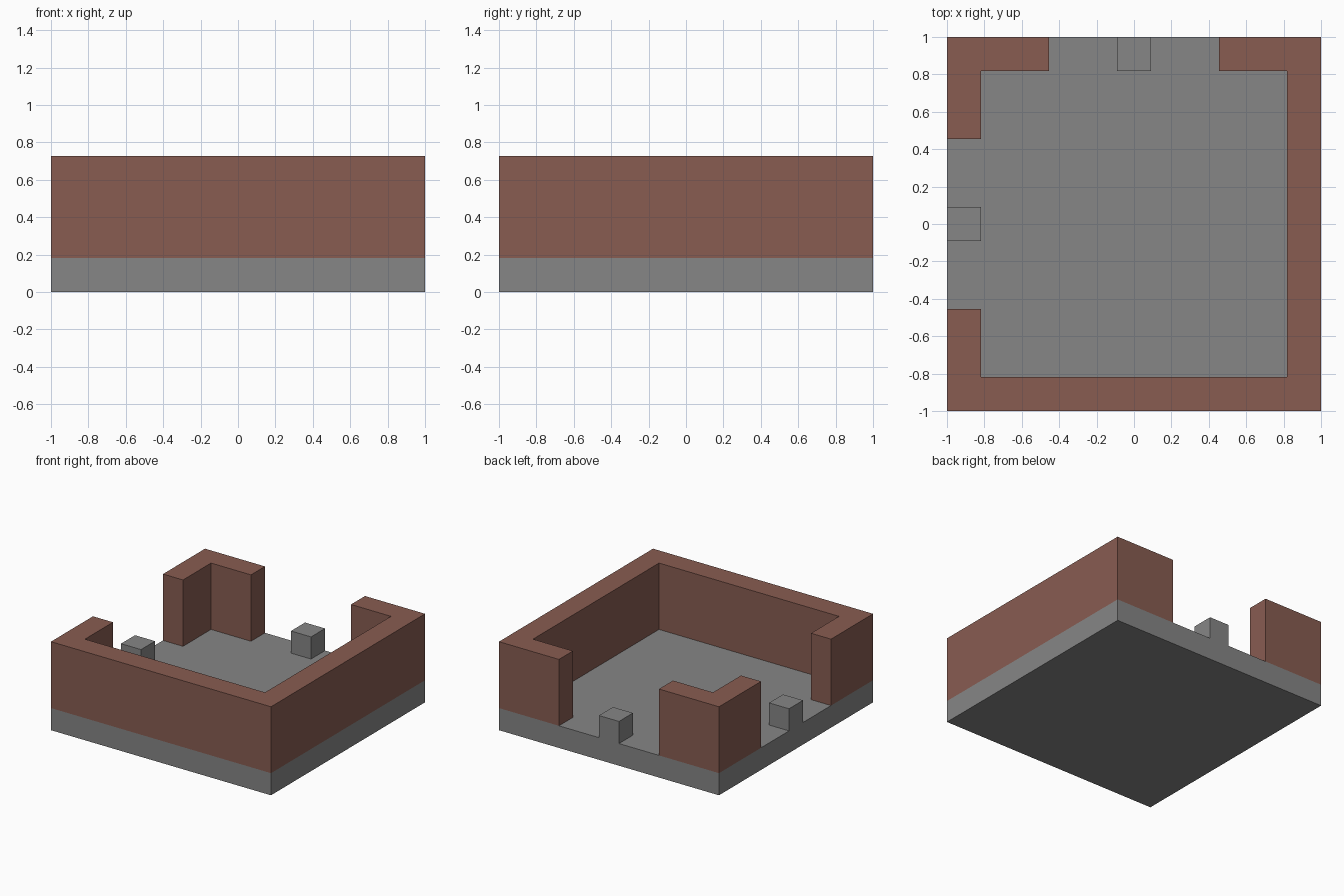
import bpy
import bmesh

UNIT = 2 / 11          # wall thickness, floor thickness and post size
INNER = 1 - UNIT       # inside face of the walls
GAP = 2.5 * UNIT       # half width of each opening
WALL_TOP = 4 * UNIT

cube = bpy.data.objects.get("Cube")
if cube:
    bpy.data.objects.remove(cube, do_unlink=True)


def make_material(name, rgb):
    mat = bpy.data.materials.new(name)
    mat.use_nodes = True
    colour = (*rgb, 1)
    mat.diffuse_color = colour
    mat.node_tree.nodes["Principled BSDF"].inputs["Base Color"].default_value = colour
    return mat


def extrude_outline(name, outline, bottom, top, mat):
    """Raise a counter-clockwise floor plan into a solid."""
    bm = bmesh.new()
    base = bm.faces.new([bm.verts.new((x, y, bottom)) for x, y in outline])
    raised = bmesh.ops.extrude_face_region(bm, geom=[base], use_keep_orig=True)
    verts = [v for v in raised["geom"] if isinstance(v, bmesh.types.BMVert)]
    bmesh.ops.translate(bm, verts=verts, vec=(0, 0, top - bottom))
    bmesh.ops.recalc_face_normals(bm, faces=bm.faces)
    mesh = bpy.data.meshes.new(name)
    bm.to_mesh(mesh)
    bm.free()
    mesh.materials.append(mat)
    obj = bpy.data.objects.new(name, mesh)
    bpy.context.collection.objects.link(obj)
    return obj


def rectangle(x0, y0, x1, y1):
    return [(x0, y0), (x1, y0), (x1, y1), (x0, y1)]


stone = make_material("grey stone", (0.24, 0.24, 0.24))
brick = make_material("brick brown", (0.246, 0.107, 0.083))

# Floor slab
extrude_outline("floor_slab", rectangle(-1, -1, 1, 1), 0, UNIT, stone)

# Long wall running round the front and left sides, with a return at each end
main_wall = [(-1, -1), (1, -1), (1, 1), (GAP, 1), (GAP, INNER), (INNER, INNER),
             (INNER, -INNER), (-INNER, -INNER), (-INNER, -GAP), (-1, -GAP)]
extrude_outline("main_wall", main_wall, UNIT, WALL_TOP, brick)

# L-shaped wall between the two openings
corner_wall = [(-1, 1), (-1, GAP), (-INNER, GAP), (-INNER, INNER),
               (-GAP, INNER), (-GAP, 1)]
extrude_outline("corner_wall", corner_wall, UNIT, WALL_TOP, brick)

# Short post in the middle of each opening
half = UNIT / 2
extrude_outline("back_post", rectangle(-half, INNER, half, 1), UNIT, 2 * UNIT, stone)
extrude_outline("right_post", rectangle(-1, -half, -INNER, half), UNIT, 2 * UNIT, stone)
